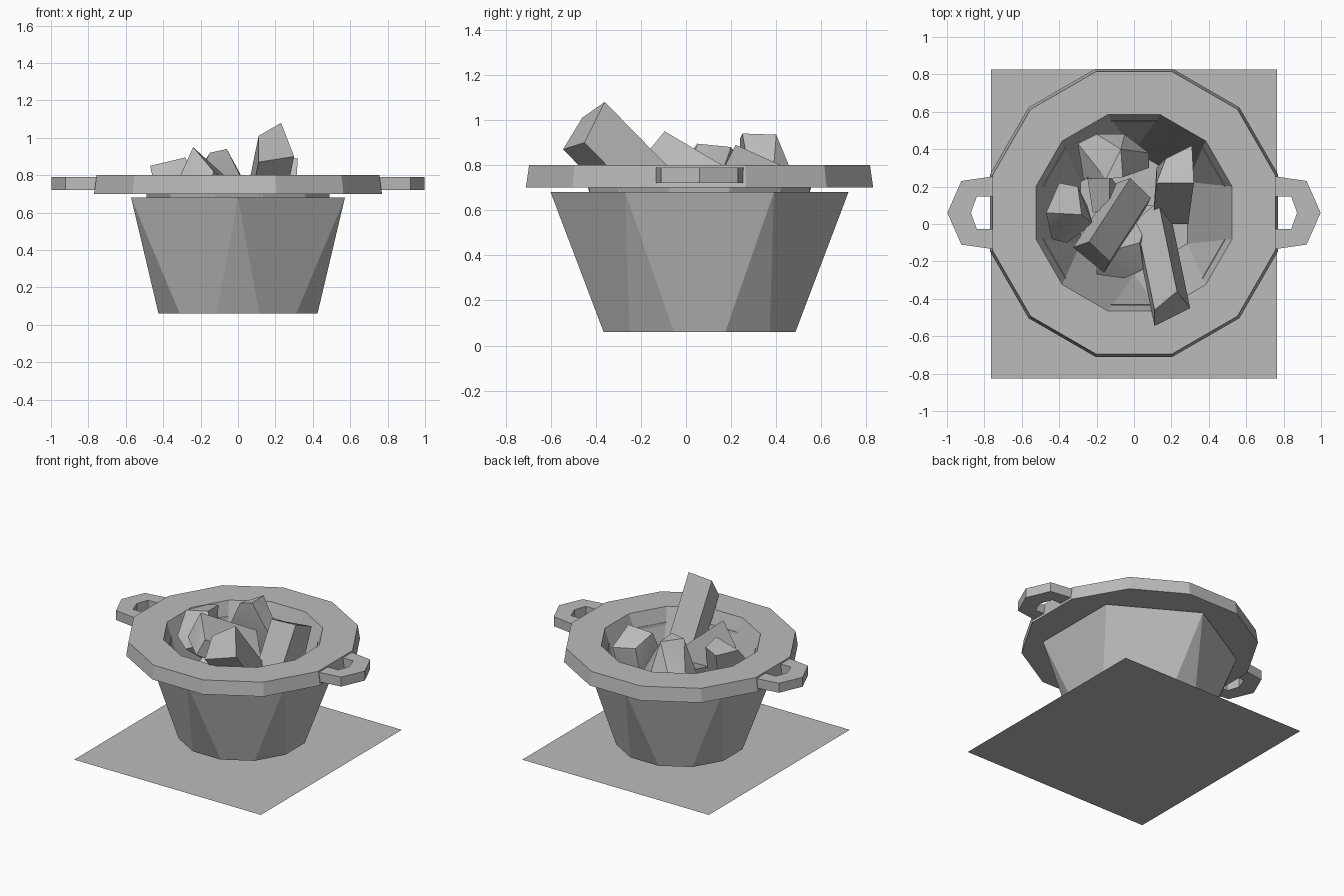
import bpy, bmesh
from math import radians, sin, cos
from mathutils import Vector

default_cube = bpy.data.objects.get("Cube")
if default_cube:
    bpy.data.objects.remove(default_cube, do_unlink=True)

CENTRE_Y = 0.06

# Single material
grey = bpy.data.materials.new("plain_grey")
grey.use_nodes = True
grey_value = (0.5, 0.5, 0.5, 1)
grey.diffuse_color = grey_value
grey.node_tree.nodes["Principled BSDF"].inputs["Base Color"].default_value = grey_value


def finish(bm, name, smooth=False, closed=True):
    """Turn a bmesh into a named object with the grey material."""
    if closed:
        bmesh.ops.recalc_face_normals(bm, faces=bm.faces)
    mesh = bpy.data.meshes.new(name)
    bm.to_mesh(mesh)
    bm.free()
    mesh.materials.append(grey)
    obj = bpy.data.objects.new(name, mesh)
    bpy.context.collection.objects.link(obj)
    if smooth:
        bpy.ops.object.select_all(action='DESELECT')
        obj.select_set(True)
        bpy.context.view_layer.objects.active = obj
        bpy.ops.object.shade_smooth_by_angle(angle=radians(30))
    return obj


def ring(bm, sides, radius, z):
    """Ring of vertices, turned half a side so flats face the axes."""
    step = radians(360 / sides)
    return [bm.verts.new((radius * cos(step * (i + 0.5)),
                          CENTRE_Y + radius * sin(step * (i + 0.5)), z))
            for i in range(sides)]


def bridge(bm, a, b):
    """Join two rings; twelve to six sides alternates triangles and quads."""
    if len(a) < len(b):
        a, b = b, a
    n, m = len(a), len(b)
    for j in range(m):
        k = (j + 1) % m
        if n == m:
            bm.faces.new((a[j], a[k], b[k], b[j]))
        else:
            left, right, after = a[2 * j], a[2 * j + 1], a[(2 * j + 2) % n]
            bm.faces.new((left, right, b[j]))
            bm.faces.new((right, after, b[k], b[j]))


def hull(name, points):
    """Faceted chunk wrapped around a few corner points."""
    bm = bmesh.new()
    for p in points:
        bm.verts.new(p)
    result = bmesh.ops.convex_hull(bm, input=bm.verts)
    spare = {g for g in result["geom_interior"] + result["geom_unused"]
             if isinstance(g, bmesh.types.BMVert)}
    bmesh.ops.delete(bm, geom=list(spare), context='VERTS')
    bmesh.ops.dissolve_limit(bm, angle_limit=radians(3), verts=bm.verts, edges=bm.edges)
    return finish(bm, name, smooth=True)


def log(name, end, along):
    """Four-sided log: an end outline swept along a direction."""
    along = Vector(along)
    return hull(name, [Vector(p) for p in end] + [Vector(p) + along for p in end])


# Ground sheet
bm = bmesh.new()
bm.faces.new([bm.verts.new((sx * 0.765, sy * 0.825, 0))
              for sx, sy in ((-1, -1), (1, -1), (1, 1), (-1, 1))])
finish(bm, "ground_sheet", closed=False)

# Pot: base, six-sided shoulder, neck, twelve-sided rim and six-sided hollow
bm = bmesh.new()
profile = ((12, 0.44, 0.06), (6, 0.66, 0.68), (12, 0.505, 0.68), (12, 0.508, 0.7),
           (12, 0.797, 0.7), (12, 0.782, 0.8), (12, 0.543, 0.8), (6, 0.33, 0.15))
rings = [ring(bm, *step) for step in profile]
for lower, upper in zip(rings, rings[1:]):
    bridge(bm, lower, upper)
bm.faces.new(rings[0])
bm.faces.new(rings[-1])
finish(bm, "pot")

# Side handles: half outlines mirrored front to back, then left to right
outer_half = ((0.75, 0.195), (0.923, 0.17), (0.998, 0))
inner_half = ((0.75, 0.088), (0.84, 0.088), (0.872, 0))


def full_outline(half):
    return list(half) + [(x, -y) for x, y in reversed(half[:-1])]


for side, label in ((1, "left_handle"), (-1, "right_handle")):
    bm = bmesh.new()
    loops = [[bm.verts.new((side * x, CENTRE_Y + y, z)) for x, y in full_outline(half)]
             for half, z in ((outer_half, 0.72), (outer_half, 0.79),
                             (inner_half, 0.79), (inner_half, 0.72))]
    for a, b in zip(loops, loops[1:] + loops[:1]):
        for i in range(len(a) - 1):
            bm.faces.new((a[i], a[i + 1], b[i + 1], b[i]))
    for i in (0, -1):
        bm.faces.new([loop[i] for loop in loops])
    finish(bm, label)

# Logs sticking out of the pot
log("front_log",
    ((.11, -.545, .87), (.3, -.45, .9), (.23, -.36, 1.08), (.11, -.46, 1.01)),
    (-.1, .48, -.49))
log("middle_log",
    ((-.24, -.095, .95), (-.325, -.125, .76), (-.16, -.26, .72), (-.13, -.2, .82)),
    (.22, .34, -.2))

# Rough chunks around the inside
hull("back_chunk",
     ((-.06, .25, .94), (-.07, .4, .935), (-.15, .24, .92), (-.27, .24, .66),
      (-.3, .43, .68), (-.2, .48, .72), (-.05, .48, .74), (.08, .38, .68),
      (.08, .3, .66), (-.2, .35, .45), (0, .35, .45)))
hull("right_chunk",
     ((-.47, .06, .85), (-.4, .22, .85), (-.28, .05, .895), (-.3, .2, .88),
      (-.44, -.08, .72), (-.36, -.1, .65), (-.22, 0, .7), (-.25, .1, .6), (-.35, .1, .5)))
hull("left_chunk",
     ((.12, .22, .88), (.32, .22, .89), (.31, .42, .8), (.17, .35, .8),
      (.1, 0, .45), (.29, 0, .45), (.28, .3, .4), (.12, .3, .4)))
hull("lower_chunk",
     ((-.2, -.27, .6), (-.05, -.29, .58), (.05, -.24, .6), (-.15, -.15, .7),
      (.03, -.1, .68), (-.2, .1, .4), (.1, .1, .4)))
hull("inner_chunk",
     ((-.25, .25, .72), (-.13, .26, .74), (-.13, .08, .68), (-.22, .06, .66),
      (-.2, .2, .4), (-.05, .15, .4)))
